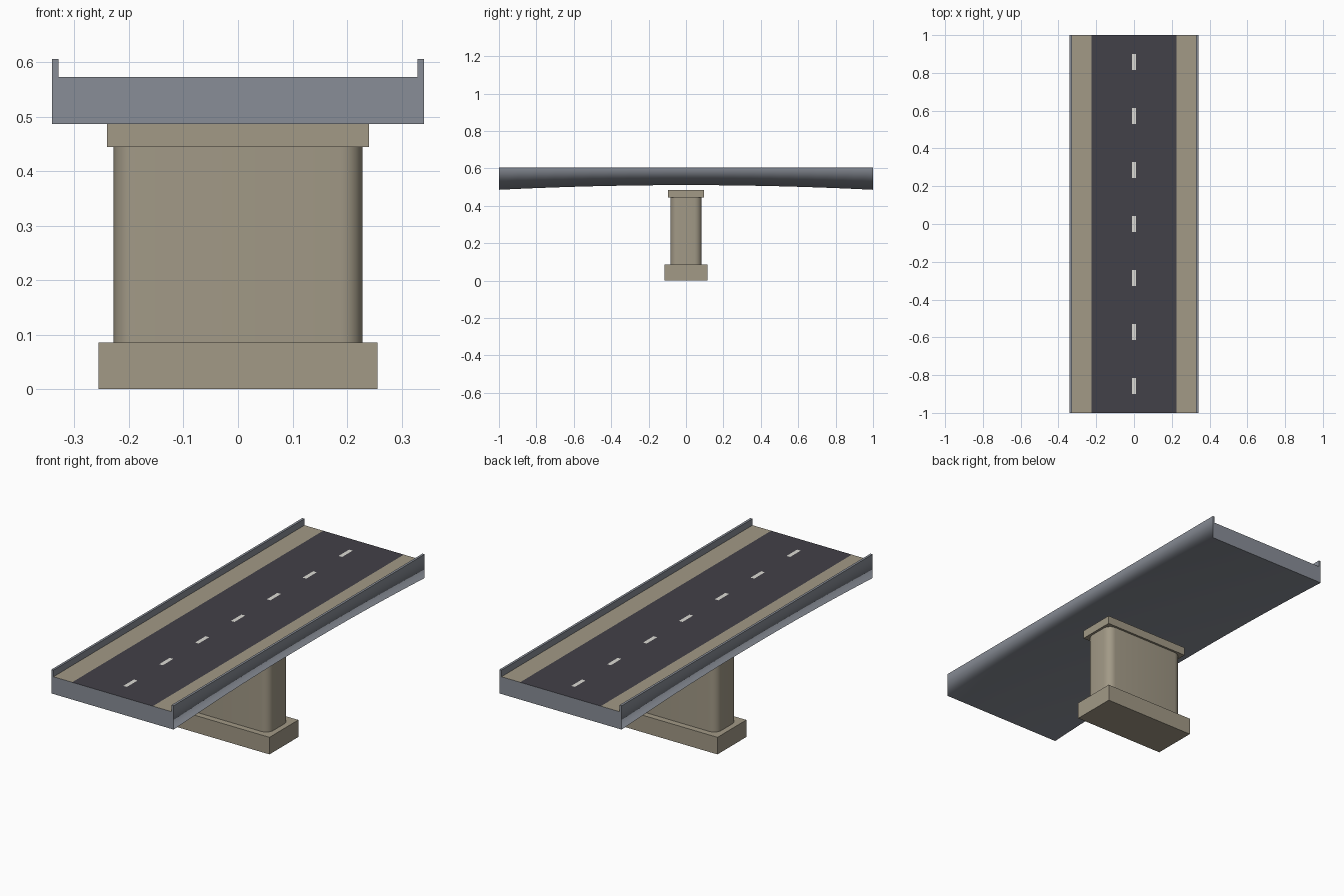
import bpy, bmesh, math

if "Cube" in bpy.data.objects:
    bpy.data.objects.remove(bpy.data.objects["Cube"])


def material(name, rgb):
    m = bpy.data.materials.new(name)
    m.diffuse_color = (*rgb, 1)
    m.use_nodes = True
    m.node_tree.nodes["Principled BSDF"].inputs["Base Color"].default_value = m.diffuse_color
    return m


concrete = material("concrete", (0.25, 0.27, 0.31))
asphalt = material("asphalt", (0.055, 0.052, 0.065))
stone = material("stone", (0.36, 0.32, 0.24))
paint = material("paint", (0.72, 0.71, 0.66))


def finish(name, bm, mats):
    bmesh.ops.recalc_face_normals(bm, faces=bm.faces)
    me = bpy.data.meshes.new(name)
    bm.to_mesh(me)
    bm.free()
    for m in mats:
        me.materials.append(m)
    ob = bpy.data.objects.new(name, me)
    bpy.context.collection.objects.link(ob)
    return ob


def weighted(ob):
    w = ob.modifiers.new("weighted", 'WEIGHTED_NORMAL')
    w.keep_sharp = True
    return ob


def block(name, hx, hy, z0, z1, corner=0.0):
    bm = bmesh.new()
    bmesh.ops.create_cube(bm, size=1)
    for v in bm.verts:
        v.co = (v.co.x * 2 * hx, v.co.y * 2 * hy, z1 if v.co.z > 0 else z0)
    if corner:
        # round only the upright corners
        up = [e for e in bm.edges
              if abs(e.verts[0].co.z - e.verts[1].co.z) > 1e-4]
        bmesh.ops.bevel(bm, geom=up, offset=corner, segments=6, profile=0.5,
                        affect='EDGES')
        for f in bm.faces:
            f.smooth = abs(f.normal.z) < 0.5
        for e in bm.edges:
            e.smooth = e.calc_face_angle(0) < math.radians(40)
    return finish(name, bm, [stone])


# Pier: footing, rounded shaft, cap
block("pier_footing", 0.256, 0.115, 0.0, 0.086)
block("pier_shaft", 0.228, 0.084, 0.086, 0.444, corner=0.04)
block("pier_cap", 0.24, 0.095, 0.444, 0.486)

# Deck: U-shaped section swept along y, with a shallow arched underside
W, T, ROAD = 0.341, 0.012, 0.225
TOP, FLOOR, END, RISE = 0.606, 0.573, 0.486, 0.025
STEPS = 20


def section(y):
    zb = END + RISE * (1 - y * y)
    half = [(W, zb), (W, TOP), (W - T, TOP), (W - T, FLOOR), (ROAD, FLOOR)]
    pts = half + [(-x, z) for x, z in reversed(half)]
    return [(x, y, z) for x, z in pts]


bm = bmesh.new()
rings = [[bm.verts.new(p) for p in section(-1 + 2 * i / STEPS)]
         for i in range(STEPS + 1)]
n = len(rings[0])
slot = {3: 2, 4: 1, 5: 2}          # pavement, road, pavement
for a, b in zip(rings, rings[1:]):
    for k in range(n):
        f = bm.faces.new((a[k], a[(k + 1) % n], b[(k + 1) % n], b[k]))
        f.material_index = slot.get(k, 0)
        f.smooth = True
bm.faces.new(rings[0])
bm.faces.new(rings[-1])
bm.normal_update()
for e in bm.edges:
    # underside blends softly into the outer walls; all other corners are sharp
    y0, y1 = (v.co.y for v in e.verts)
    soft = abs(y0 - y1) > 1e-4 and max(v.co.z for v in e.verts) < 0.55
    e.smooth = soft or e.calc_face_angle(0) < math.radians(40)
weighted(finish("deck", bm, [concrete, asphalt, stone]))

# Dashed centre line
bm = bmesh.new()
for i in range(-3, 4):
    y, hx, hy, z = i * 2 / 7, 0.01, 0.042, FLOOR + 0.001
    bm.faces.new([bm.verts.new(p) for p in (
        (-hx, y - hy, z), (hx, y - hy, z), (hx, y + hy, z), (-hx, y + hy, z))])
finish("lane_dashes", bm, [paint])
for f in bpy.data.objects["lane_dashes"].data.polygons:
    if f.normal.z < 0:
        f.flip()
